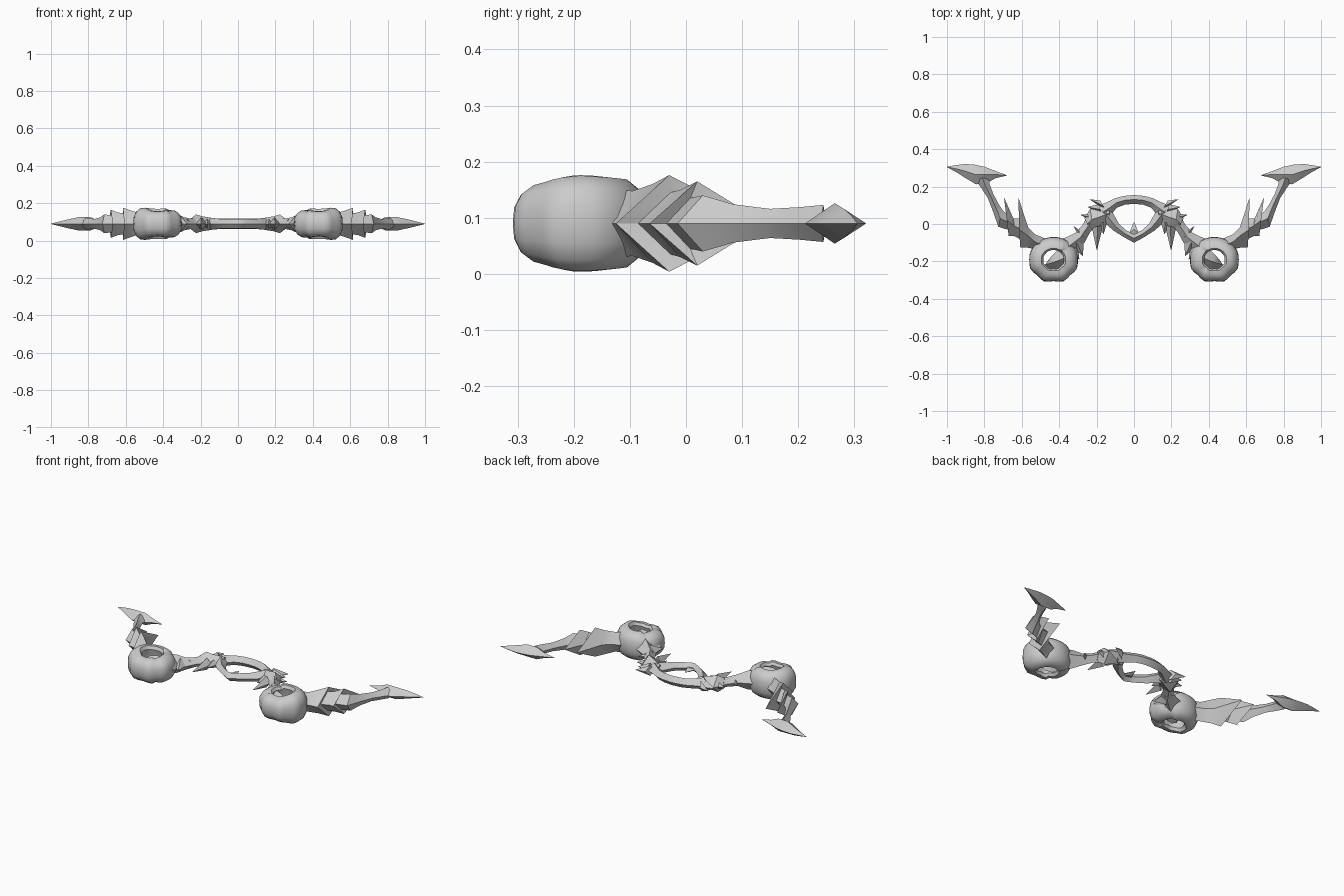
import bpy, bmesh, math

MID = 0.09  # the whole bow is symmetric about this height

steel = bpy.data.materials.new("plain grey")
steel.diffuse_color = (0.6, 0.6, 0.6, 1)


def finish(name, bm, angle=30):
    """Turn a right-half bmesh into a mirrored, shaded object."""
    bmesh.ops.remove_doubles(bm, verts=bm.verts, dist=0.0003)
    bmesh.ops.recalc_face_normals(bm, faces=bm.faces)
    me = bpy.data.meshes.new(name)
    bm.to_mesh(me)
    bm.free()
    me.materials.append(steel)
    ob = bpy.data.objects.new(name, me)
    bpy.context.collection.objects.link(ob)
    mod = ob.modifiers.new("Mirror", 'MIRROR')
    mod.merge_threshold = 0.0005
    bpy.ops.object.select_all(action='DESELECT')
    ob.select_set(True)
    bpy.context.view_layer.objects.active = ob
    bpy.ops.object.shade_smooth_by_angle(angle=math.radians(angle))
    return ob


def loft(bm, sections):
    """Diamond sections: (edge a, edge b, half height, optional ridge position)."""
    rings = []
    for s in sections:
        a, b, h = s[:3]
        r = s[3] if len(s) > 3 else ((a[0] + b[0]) / 2, (a[1] + b[1]) / 2)
        pts = [(*a, MID), (*r, MID + h), (*b, MID), (*r, MID - h)]
        rings.append([bm.verts.new(p) for p in pts])
    for p, q in zip(rings, rings[1:]):
        for i in range(4):
            j = (i + 1) % 4
            bm.faces.new((p[i], p[j], q[j], q[i]))
    if sections[0][0][0] > 0.001:      # leave open on the mirror plane
        bm.faces.new(rings[0])
    bm.faces.new(rings[-1][::-1])


def spike(bm, a, b, tip, h):
    loft(bm, [(a, b, h), (tip, (tip[0] + .001, tip[1] + .001), .001)])


# Grip: rear arc and V-shaped front arc forming an open ring
bm = bmesh.new()
loft(bm, [((0, .108), (0, .155), .028), ((.05, .103), (.055, .15), .028),
          ((.09, .088), (.1, .138), .028), ((.115, .06), (.14, .118), .03),
          ((.14, .03), (.19, .10), .035)])
loft(bm, [((0, -.10), (0, -.052), .024), ((.05, -.073), (.04, -.035), .024),
          ((.11, -.035), (.08, .0), .026), ((.15, .0), (.105, .045), .03),
          ((.19, .04), (.13, .095), .035)])
finish("grip_ring", bm)

# Small sight point inside the grip
bm = bmesh.new()
loft(bm, [((0, -.07), (0, .012), .012), ((.024, -.06), (.022, -.04), .004)])
finish("grip_point", bm)

# Spiked collars either side of the grip
bm = bmesh.new()
loft(bm, [((.13, .02), (.13, .10), .03), ((.19, -.03), (.19, .10), .04),
          ((.215, -.03), (.235, .08), .05), ((.235, -.03), (.265, .03), .03)])
spike(bm, (.15, .07), (.18, .125), (.237, .132), .03)
spike(bm, (.17, .05), (.19, .105), (.247, .09), .035)
spike(bm, (.20, .0), (.21, .06), (.285, .048), .035)
spike(bm, (.165, -.005), (.225, -.02), (.198, -.142), .035)
spike(bm, (.14, .02), (.19, .0), (.163, -.055), .025)
finish("grip_collar", bm)

# Arms from collar to lobed bulb, with thorns
bm = bmesh.new()
loft(bm, [((.21, -.02), (.25, .04), .035), ((.235, -.045), (.275, -.005), .028),
          ((.265, -.10), (.31, -.045), .035), ((.30, -.14), (.36, -.07), .055),
          ((.34, -.18), (.40, -.085), .06)])
spike(bm, (.27, -.05), (.31, -.09), (.345, -.065), .03)
spike(bm, (.25, -.06), (.29, -.08), (.322, -.012), .025)
spike(bm, (.27, -.08), (.34, -.12), (.272, -.172), .04)
spike(bm, (.30, -.12), (.36, -.15), (.292, -.19), .05)
finish("arm", bm)

# Lobed bulb: a thick hollow ring open above and below
bm = bmesh.new()
profile = [(1, 0), (.98, .035), (.88, .065), (.70, .084), (.50, .086),
           (.42, .068), (.50, .03), (.54, 0), (.50, -.03), (.42, -.068),
           (.50, -.086), (.70, -.084), (.88, -.065), (.98, -.035)]
N = 32
rings = []
for k in range(N):
    t = 2 * math.pi * k / N
    front = max(0, -math.sin(t) + .45) / 1.45        # lobes fade to the rear
    lobe = 1 + .045 * front * math.cos(8 * t - math.pi)
    tall = 1 - .22 * abs(math.sin(t)) ** 2 * (1 if t > math.pi else .3)
    if abs(t - math.pi) < .9:
        tall *= .85
    ring = []
    for r, z in profile:
        ring.append(bm.verts.new((.43 + .132 * r * lobe * math.cos(t),
                                  -.19 + .121 * r * lobe * math.sin(t),
                                  MID + z * tall)))
    rings.append(ring)
M = len(profile)
for k in range(N):
    p, q = rings[k], rings[(k + 1) % N]
    for i in range(M):
        bm.faces.new((p[i], p[(i + 1) % M], q[(i + 1) % M], q[i]))
finish("lobed_bulb", bm, 35)

# Beak filling most of the bulb's opening, leaving a slot on the outer side
bm = bmesh.new()
loft(bm, [((.34, -.22), (.36, -.12), .05), ((.39, -.25), (.40, -.135), .065),
          ((.43, -.25), (.43, -.16), .06), ((.49, -.24), (.46, -.195), .03)])
finish("bulb_beak", bm)

# Limbs: two flared chevron cuffs, then a slim neck
bm = bmesh.new()
loft(bm, [((.47, -.16), (.47, -.08), .06), ((.53, -.135), (.53, -.055), .058),
          ((.575, -.125), (.565, -.02), .07, (.57, -.06)),
          ((.608, -.125), (.617, .138), .086, (.615, -.03)),
          ((.60, -.085), (.61, .03), .055),
          ((.64, -.065), (.645, .03), .06, (.64, -.01)),
          ((.67, -.065), (.695, .142), .075, (.68, .02)),
          ((.66, -.035), (.675, .05), .045),
          ((.725, -.015), (.70, .07), .05, (.715, .03)),
          ((.755, .07), (.72, .10), .034), ((.782, .14), (.752, .16), .026),
          ((.815, .19), (.773, .215), .029), ((.85, .24), (.77, .25), .033)])
finish("limb", bm)

# Crescent blades at the tips
bm = bmesh.new()
loft(bm, [((1, .304), (1, .306), .001), ((.95, .277), (.955, .314), .013),
          ((.90, .245), (.905, .321), .025), ((.845, .212), (.85, .317), .036, (.85, .265)),
          ((.78, .222), (.80, .306), .036, (.79, .265)),
          ((.74, .245), (.745, .285), .016), ((.68, .259), (.68, .261), .001)])
finish("tip_blade", bm)
